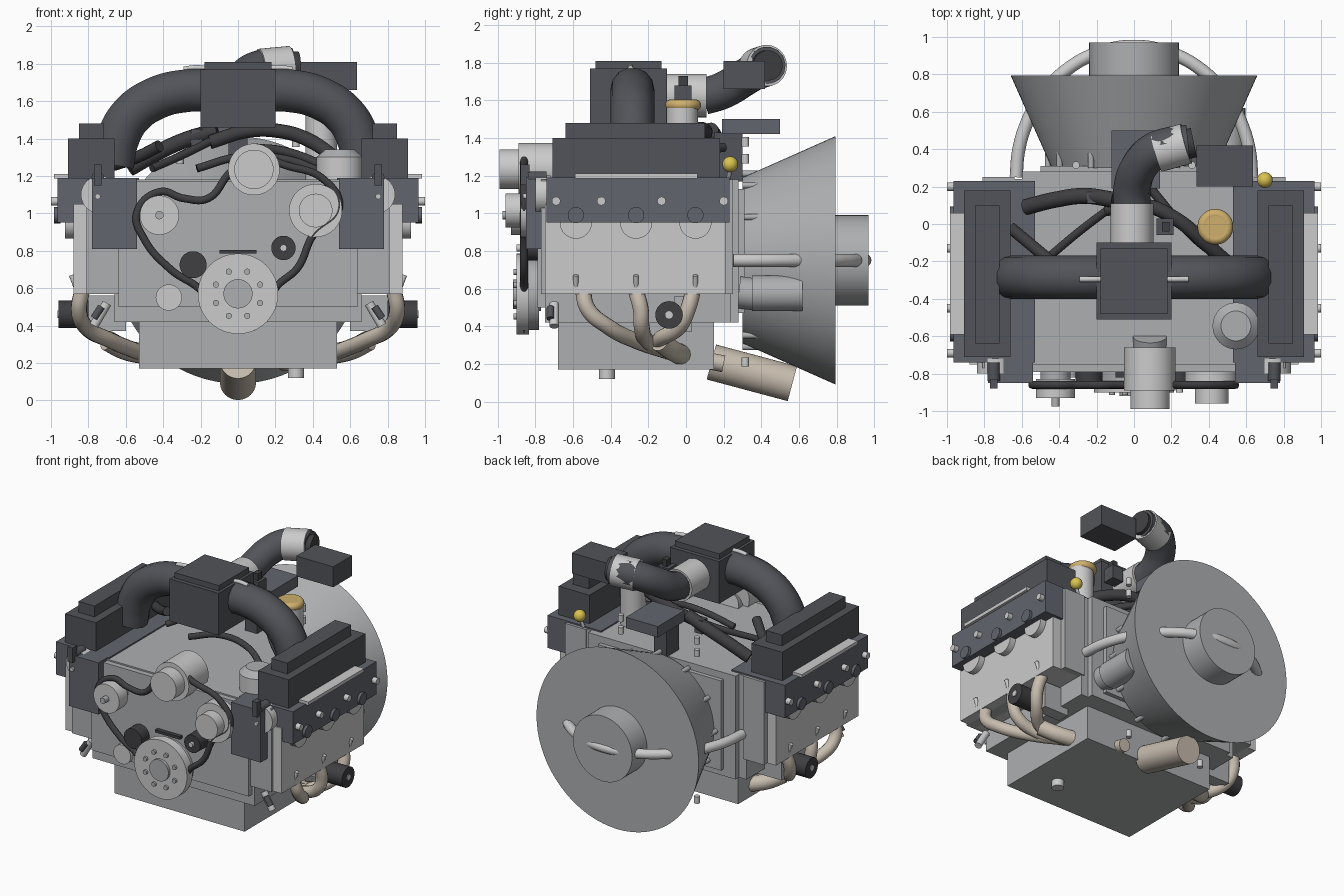
import bpy, bmesh, math
from mathutils import Vector, Matrix

if "Cube" in bpy.data.objects:
    bpy.data.objects.remove(bpy.data.objects["Cube"])


def material(name, rgb):
    m = bpy.data.materials.new(name)
    m.diffuse_color = (*rgb, 1)
    m.use_nodes = True
    m.node_tree.nodes["Principled BSDF"].inputs["Base Color"].default_value = m.diffuse_color
    return m


DARK = material("dark_plastic", (0.085, 0.088, 0.1))
SLATE = material("slate_metal", (0.12, 0.13, 0.155))
RUBBER = material("rubber", (0.05, 0.05, 0.055))
STEEL = material("steel", (0.42, 0.43, 0.44))
LIGHT = material("light_alloy", (0.62, 0.63, 0.64))
BEIGE = material("exhaust_beige", (0.58, 0.51, 0.43))
GOLD = material("gold", (0.62, 0.43, 0.15))
YELLOW = material("yellow", (0.7, 0.55, 0.08))


def add(name, bm, mat, smooth=False):
    me = bpy.data.meshes.new(name)
    bmesh.ops.recalc_face_normals(bm, faces=bm.faces)
    bm.to_mesh(me)
    bm.free()
    ob = bpy.data.objects.new(name, me)
    bpy.context.collection.objects.link(ob)
    me.materials.append(mat)
    if smooth:
        bpy.ops.object.select_all(action='DESELECT')
        ob.select_set(True)
        bpy.context.view_layer.objects.active = ob
        bpy.ops.object.shade_smooth_by_angle(angle=math.radians(35))
    return ob


def box(name, x, y, z, mat=STEEL):
    bm = bmesh.new()
    size = [abs(a[1] - a[0]) for a in (x, y, z)]
    mid = Vector([(a[0] + a[1]) / 2 for a in (x, y, z)])
    bmesh.ops.create_cube(bm, size=1, matrix=Matrix.Translation(mid) @ Matrix.Diagonal((*size, 1)))
    return add(name, bm, mat)


def cyl(name, a, b, r, mat=STEEL, r2=None, n=40):
    a, b = Vector(a), Vector(b)
    d = b - a
    bm = bmesh.new()
    m = Matrix.Translation((a + b) / 2) @ d.to_track_quat('Z', 'Y').to_matrix().to_4x4()
    bmesh.ops.create_cone(bm, cap_ends=True, segments=n, radius1=r,
                          radius2=r if r2 is None else r2, depth=d.length, matrix=m)
    return add(name, bm, mat, True)


def tube(name, pts, r, mat=RUBBER, cyclic=False):
    cu = bpy.data.curves.new(name, 'CURVE')
    cu.dimensions = '3D'
    cu.bevel_depth, cu.bevel_resolution, cu.resolution_u = r, 5, 10
    cu.use_fill_caps = True
    sp = cu.splines.new('BEZIER')
    sp.bezier_points.add(len(pts) - 1)
    for bp, p in zip(sp.bezier_points, pts):
        bp.co = p
        bp.handle_left_type = bp.handle_right_type = 'AUTO'
    sp.use_cyclic_u = cyclic
    cu.materials.append(mat)
    ob = bpy.data.objects.new(name, cu)
    bpy.context.collection.objects.link(ob)
    return ob


# Block, sump and rear plates
box("crankcase", (-.66, .66), (-.75, .24), (.42, 1.18))
box("front_cover", (-.64, .64), (-.79, -.74), (.50, 1.17))
box("oil_pan", (-.53, .53), (-.68, .15), (.17, .45))
box("rear_plate", (-.6, .6), (.23, .28), (.42, 1.18))
box("rear_plate_inner", (-.5, .5), (.27, .31), (.47, 1.13))
cyl("drain_plug", (.31, -.42, .12), (.31, -.42, .18), .042, LIGHT)

# Bell housing and gearbox hub
cyl("bell_housing", (0, .30, .75), (0, .795, .75), .44, STEEL, .66, 72)
cyl("gearbox_hub", (0, .79, .75), (0, .97, .75), .24, STEEL, n=56)
hoop = [(.63 * math.cos(t * math.pi / 16), .25 + .70 * math.sin(t * math.pi / 16), .75) for t in range(17)]
tube("rear_hoop_pipe", hoop, .035, LIGHT)
for i in range(12):
    a = i * math.tau / 12
    c, s = .46 * math.cos(a), .46 * math.sin(a)
    cyl("bell_bolt", (c, .30, .75 + s), (c, .47, .75 + s), .017, STEEL, n=12)
cyl("starter_motor", (.5, .28, .58), (.5, .36, .57), .085)
cyl("starter_body", (.5, .35, .575), (.5, .62, .575), .095)
for x in (-.31, .31):
    for z in (.21, .54, 1.29, 1.38):
        cyl("rear_stud", (x, .315, z - .025), (x, .315, z + .025), .02, LIGHT, n=16)

# Both cylinder banks
for s in (1, -1):
    box("cylinder_head", (s*.62, s*.88), (-.75, .21), (.57, 1.05), LIGHT)
    box("head_front_step", (s*.64, s*.81), (-.77, .25), (.57, 1.18), STEEL)
    box("lower_valve_cover", (s*.53, s*.965), (-.74, .23), (.95, 1.19), SLATE)
    box("upper_valve_cover", (s*.66, s*.91), (-.71, .18), (1.19, 1.40), DARK)
    box("coil_rail", (s*.72, s*.85), (-.64, .10), (1.39, 1.48), DARK)
    box("cover_fin", (s*.90, s*.985), (-.59, .06), (1.185, 1.21), LIGHT)
    box("front_control_box", (s*.54, s*.78), (-.85, -.74), (.81, 1.19), SLATE)
    cyl("cam_end", (s*.74, -.80, 1.1), (s*.74, -.72, 1.1), .1, LIGHT)
    cyl("control_knob", (s*.75, -.84, 1.19), (s*.75, -.74, 1.19), .033, DARK)
    box("knob_mount", (s*.73, s*.77), (-.88, -.83), (1.15, 1.26), DARK)
    cyl("control_screw", (s*.75, -.865, 1.09), (s*.75, -.84, 1.09), .015, LIGHT, n=12)
    for y in (-.585, -.265, .05):
        cyl("port_boss", (s*.85, y, .95), (s*.925, y, .95), .085, LIGHT)
        cyl("port_plug", (s*.95, y, .99), (s*.985, y, .99), .043, SLATE)
        cyl("head_stud", (s*.86, y, .59), (s*.89, y, .67), .014, LIGHT, n=12)
    for y in (-.69, -.45, -.13, .2):
        cyl("cover_bolt", (s*.95, y, 1.065), (s*1.0, y, 1.065), .023, LIGHT, n=20)
    # Exhaust runners meeting at a collector that enters the sump
    for y in (-.55, -.27, .04):
        tube("exhaust_runner", [(s*.83, y, .60), (s*.85, y + (.03 if y < 0 else -.03), .49),
                                (s*.82, y*.65 - .06, .40), (s*.68, y*.2 - .15, .32),
                                (s*.52, -.06, .255)], .042, BEIGE)
    tube("exhaust_collector", [(s*.70, -.14, .32), (s*.60, -.07, .27), (s*.45, .0, .24)], .055, BEIGE)
    box("sensor_mount", (s*.60, s*.80), (-.06, .03), (.37, .56), STEEL)
    cyl("side_sensor", (s*.80, -.09, .46), (s*.96, -.09, .46), .073, RUBBER)
    cyl("side_sensor_core", (s*.955, -.09, .46), (s*.965, -.09, .46), .02, LIGHT, n=16)
    cyl("spark_fitting", (s*.70, -.70, .52), (s*.77, -.70, .40), .025, LIGHT, n=12)
    cyl("spark_fitting_cap", (s*.73, -.72, .50), (s*.77, -.72, .44), .02, DARK, n=12)
    # Large intake duct arching down to the bank
    tube("intake_duct", [(s*.12, -.285, 1.655), (s*.28, -.285, 1.655), (s*.44, -.285, 1.615),
                         (s*.575, -.285, 1.52), (s*.645, -.285, 1.39), (s*.67, -.285, 1.26)], .117, DARK)
    tube("lid_handle", [(s*.15, -.295, 1.77), (s*.22, -.295, 1.778), (s*.29, -.295, 1.77)], .015, LIGHT)

# Tailpipe
cyl("tailpipe", (0, .135, .21), (0, .565, .095), .096, BEIGE)
cyl("sump_exhaust_stub", (.25, .10, .22), (.25, .20, .20), .045, BEIGE)

# Plenum, throttle and air inlet
box("plenum", (-.2, .2), (-.51, -.10), (1.46, 1.77), DARK)
box("plenum_lid", (-.18, .18), (-.48, -.13), (1.77, 1.81), DARK)
cyl("throttle_body", (-.01, -.11, 1.625), (-.01, .11, 1.625), .115, LIGHT)
tube("air_inlet_hose", [(-.01, .09, 1.62), (-.01, .19, 1.65), (.03, .31, 1.72), (.11, .39, 1.77),
                        (.20, .42, 1.785), (.29, .43, 1.785)], .1, DARK)
cyl("inlet_clamp", (.12, .385, 1.77), (.28, .43, 1.785), .11, LIGHT)
cyl("inlet_end", (.25, .42, 1.785), (.32, .435, 1.785), .08, RUBBER)
box("air_box", (.335, .635), (.20, .42), (1.66, 1.81), DARK)
box("ignition_module", (-.12, .14), (.19, .50), (1.42, 1.50), SLATE)
box("module_bracket", (-.05, .05), (.15, .30), (1.17, 1.43), DARK)

# Sensors and fillers on top
box("throttle_sensor", (.12, .21), (-.06, .03), (1.58, 1.68), DARK)
box("throttle_sensor_plug", (.15, .19), (-.04, .01), (1.66, 1.73), RUBBER)
box("hose_sensor", (-.25, -.19), (.11, .17), (1.35, 1.45), DARK)
cyl("oil_filler_neck", (.445, -.02, 1.17), (.445, -.02, 1.56), .085, LIGHT)
cap = tube("oil_filler_cap", [(.435 + .065*math.cos(t*math.pi/4), -.015 + .065*math.sin(t*math.pi/4), 1.575)
                              for t in range(8)], .03, GOLD, True)
cyl("oil_cap_top", (.435, -.015, 1.55), (.435, -.015, 1.604), .07, GOLD)
cyl("reservoir", (.545, -.545, 1.15), (.545, -.545, 1.30), .125, LIGHT)
cyl("reservoir_dome", (.545, -.545, 1.30), (.545, -.545, 1.34), .125, STEEL, .08)
bm = bmesh.new()
bmesh.ops.create_uvsphere(bm, u_segments=24, v_segments=14, radius=.042,
                          matrix=Matrix.Translation((.7, .235, 1.26)))
add("dipstick_ball", bm, YELLOW, True)
cyl("dipstick", (.66, .22, 1.15), (.7, .235, 1.24), .012, STEEL, n=12)

# Hoses over the valley
tube("left_coolant_hose", [(-.58, .09, 1.24), (-.42, .13, 1.33), (-.26, .15, 1.40), (-.11, .13, 1.44)], .043)
tube("right_coolant_hose", [(-.15, .08, 1.38), (.05, .10, 1.44), (.22, .03, 1.44), (.40, -.12, 1.38),
                            (.55, -.25, 1.27)], .038)
tube("left_bank_hose", [(-.66, -.02, 1.26), (-.54, -.12, 1.30), (-.42, -.22, 1.36)], .032)
tube("vacuum_hose", [(-.46, -.18, 1.24), (-.28, -.03, 1.32), (-.08, .12, 1.42)], .022)
tube("rear_right_hose", [(.08, .20, 1.35), (.25, .0, 1.33), (.42, -.15, 1.27), (.56, -.22, 1.2)], .025)
tube("valley_hose", [(-.22, -.25, 1.24), (0, -.22, 1.30), (.25, -.25, 1.29), (.45, -.35, 1.22)], .022)

# Front accessory drive
def pulley(name, x, z, r, y0, y1, mat=LIGHT):
    cyl(name, (x, y0, z), (x, y1, z), r, mat, n=48)

pulley("crank_pulley_rear", 0, .57, .19, -.78, -.85, STEEL)
pulley("crank_pulley", 0, .57, .215, -.835, -.90)
pulley("crank_hub", 0, .57, .078, -.89, -.92, STEEL)
for i in range(8):
    a = (i + .5) * math.tau / 8
    pulley("crank_bolt", .128*math.cos(a), .57 + .128*math.sin(a), .016, -.89, -.915, STEEL)
pulley("alternator_body", .085, 1.235, .138, -.66, -.89)
pulley("alternator_pulley", .085, 1.235, .105, -.88, -.99)
cyl("alternator_mount", (.085, -.74, 1.12), (.085, -.60, 1.18), .09)
pulley("left_pulley", -.42, .99, .105, -.83, -.93)
pulley("left_pulley_body", -.42, .99, .08, -.77, -.84, STEEL)
pulley("left_pulley_nut", -.42, .99, .022, -.92, -.975, STEEL)
pulley("pump_body", .415, 1.015, .142, -.76, -.88)
pulley("pump_pulley", .415, 1.015, .09, -.87, -.96)
pulley("lower_left_idler", -.24, .725, .072, -.78, -.88, RUBBER)
pulley("right_idler", .243, .815, .065, -.78, -.88, RUBBER)
pulley("right_idler_nut", .243, .815, .018, -.87, -.90)
pulley("lower_left_plug", -.37, .55, .07, -.77, -.82)
box("tensioner_bar", (-.1, .1), (-.82, -.78), (.785, .805), RUBBER)
belt = [(.2, .60), (.32, .71), (.40, .88), (.54, 1.03), (.46, 1.18), (.22, 1.27), (.09, 1.34),
        (-.05, 1.21), (-.16, 1.08), (-.29, 1.08), (-.42, 1.115), (-.54, 1.0), (-.50, .86),
        (-.36, .70), (-.19, .58), (-.1, .42), (0, .38), (.12, .42)]
tube("drive_belt", [(x, -.86, z) for x, z in belt], .021, RUBBER, True)
